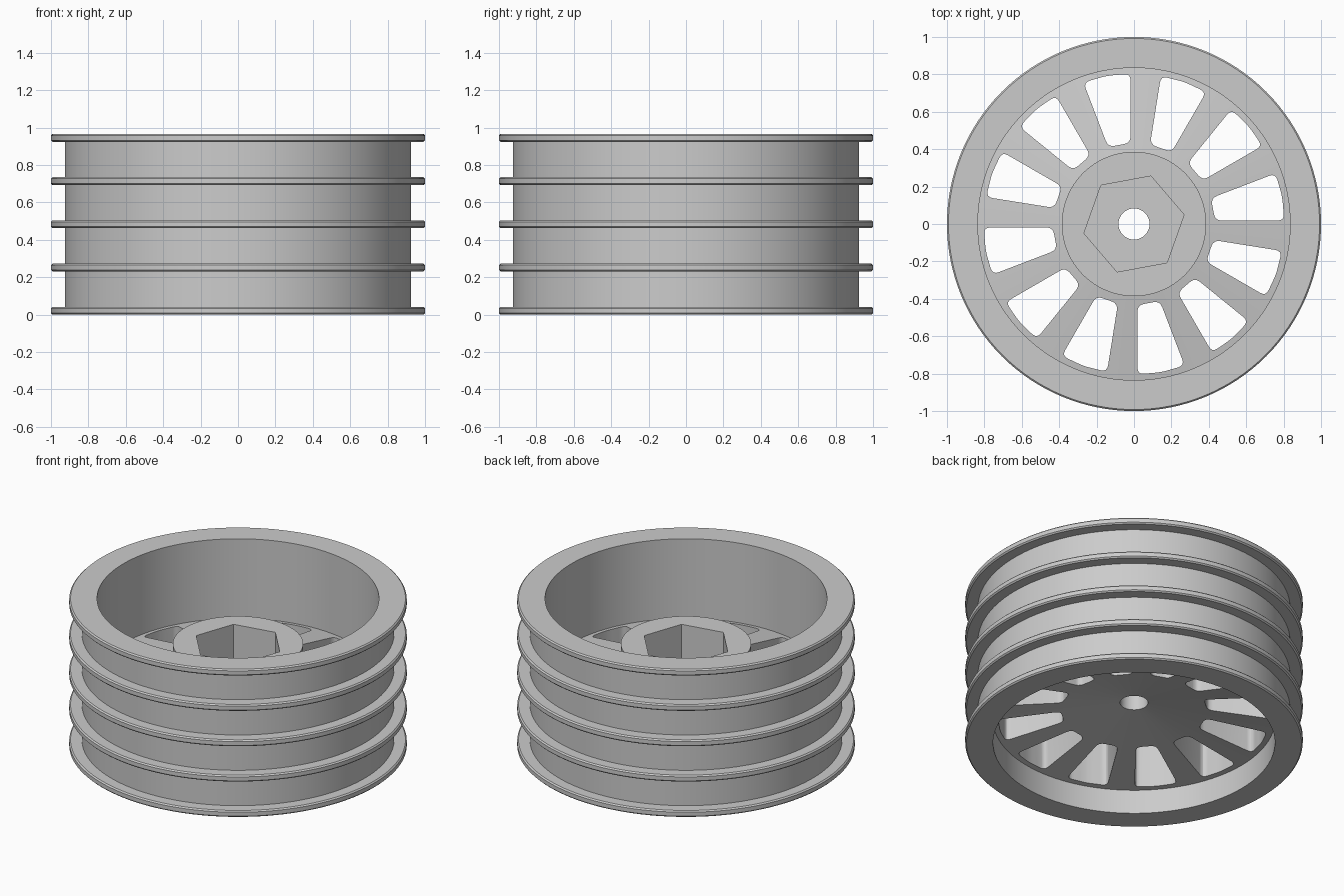
import bpy, bmesh
from math import radians, cos, sin, pi, tau
from mathutils import Matrix

if "Cube" in bpy.data.objects:
    bpy.data.objects.remove(bpy.data.objects["Cube"], do_unlink=True)

HEIGHT, RINGS, THICK = 0.966, 5, 0.042
DRUM_R, INNER_R, CHAMFER = 0.925, 0.835, 0.008
TURN = radians(10.5)       # shared rotation of the hex socket and windows
SPOKES = 12

grey = bpy.data.materials.new("light grey")
grey.use_nodes = True
colour = (0.6, 0.6, 0.6, 1)
grey.diffuse_color = colour
grey.node_tree.nodes["Principled BSDF"].inputs["Base Color"].default_value = colour


def make_object(name, bm):
    bmesh.ops.recalc_face_normals(bm, faces=bm.faces)
    mesh = bpy.data.meshes.new(name)
    bm.to_mesh(mesh)
    bm.free()
    mesh.materials.append(grey)
    obj = bpy.data.objects.new(name, mesh)
    bpy.context.collection.objects.link(obj)
    return obj


def activate(obj):
    bpy.ops.object.select_all(action='DESELECT')
    obj.select_set(True)
    bpy.context.view_layer.objects.active = obj


def smooth(obj):
    activate(obj)
    bpy.ops.object.shade_smooth_by_angle(angle=radians(30))


def lathe(name, profile, steps=128):
    """Revolve a closed (radius, height) outline about z."""
    bm = bmesh.new()
    verts = [bm.verts.new((r, 0, z)) for r, z in profile]
    edges = [bm.edges.new((a, b)) for a, b in zip(verts, verts[1:] + verts[:1])]
    bmesh.ops.spin(bm, geom=verts + edges, cent=(0, 0, 0), axis=(0, 0, 1),
                   angle=tau, steps=steps)
    bmesh.ops.remove_doubles(bm, verts=bm.verts, dist=1e-5)
    return make_object(name, bm)


def add_prism(bm, outline, low, high, angle):
    """Add an upright prism, turned about z."""
    turn = Matrix.Rotation(angle, 4, 'Z')
    base = [bm.verts.new((x, y, low)) for x, y in outline]
    top = [bm.verts.new((x, y, high)) for x, y in outline]
    bm.faces.new(base[::-1])
    bm.faces.new(top)
    for i in range(len(base)):
        j = (i + 1) % len(base)
        bm.faces.new((base[i], base[j], top[j], top[i]))
    bmesh.ops.transform(bm, matrix=turn, verts=base + top)


def cut(obj, cutter):
    mod = obj.modifiers.new("cut", 'BOOLEAN')
    mod.operation, mod.solver, mod.object = 'DIFFERENCE', 'EXACT', cutter
    activate(obj)
    bpy.ops.object.modifier_apply(modifier=mod.name)
    bpy.data.objects.remove(cutter, do_unlink=True)


def rounded(points, radius, steps=4):
    """Round the corners of a convex outline."""
    out = []
    count = len(points)
    for i, (x, y) in enumerate(points):
        ends = []
        for px, py in (points[i - 1], points[(i + 1) % count]):
            length = ((px - x) ** 2 + (py - y) ** 2) ** 0.5
            ends.append((x + (px - x) * radius / length, y + (py - y) * radius / length))
        (ax, ay), (bx, by) = ends
        for s in range(steps + 1):
            t = s / steps
            u = 1 - t
            out.append((u * u * ax + 2 * u * t * x + t * t * bx,
                        u * u * ay + 2 * u * t * y + t * t * by))
    return out


# Ribbed drum: five chamfered flanges on a hollow cylinder
outline = [(INNER_R, 0)]
pitch = (HEIGHT - THICK) / (RINGS - 1)
for i in range(RINGS):
    low, high = i * pitch, i * pitch + THICK
    if i > 0:
        outline.append((DRUM_R, low))
    outline += [(1 - CHAMFER, low), (1, low + CHAMFER),
                (1, high - CHAMFER), (1 - CHAMFER, high)]
    if i < RINGS - 1:
        outline.append((DRUM_R, high))
outline.append((INNER_R, HEIGHT))
smooth(lathe("ribbed_drum", outline))

# Dished spoke disc with raised hub and axle hole
HUB_R, AXLE_R, EDGE_R, HUB_TOP = 0.386, 0.083, 0.85, 0.67
disc = lathe("spoke_disc_and_hub", [
    (AXLE_R, 0.274), (EDGE_R, 0.155), (EDGE_R, 0.443),
    (HUB_R, 0.515), (HUB_R, HUB_TOP), (AXLE_R, HUB_TOP)])

# Hexagonal socket in the hub
bm = bmesh.new()
hexagon = [(0.272 * cos(k * pi / 3), 0.272 * sin(k * pi / 3)) for k in range(6)]
add_prism(bm, hexagon, 0.4, 0.9, TURN)
cut(disc, make_object("hex_cutter", bm))

# Tapered windows between the spokes
bm = bmesh.new()
window = rounded([(0.43, -0.061), (0.793, -0.128), (0.806, 0),
                  (0.793, 0.128), (0.43, 0.061)], 0.035)
for k in range(SPOKES):
    add_prism(bm, window, -0.1, 0.9, TURN + k * tau / SPOKES)
cut(disc, make_object("window_cutter", bm))
smooth(disc)
